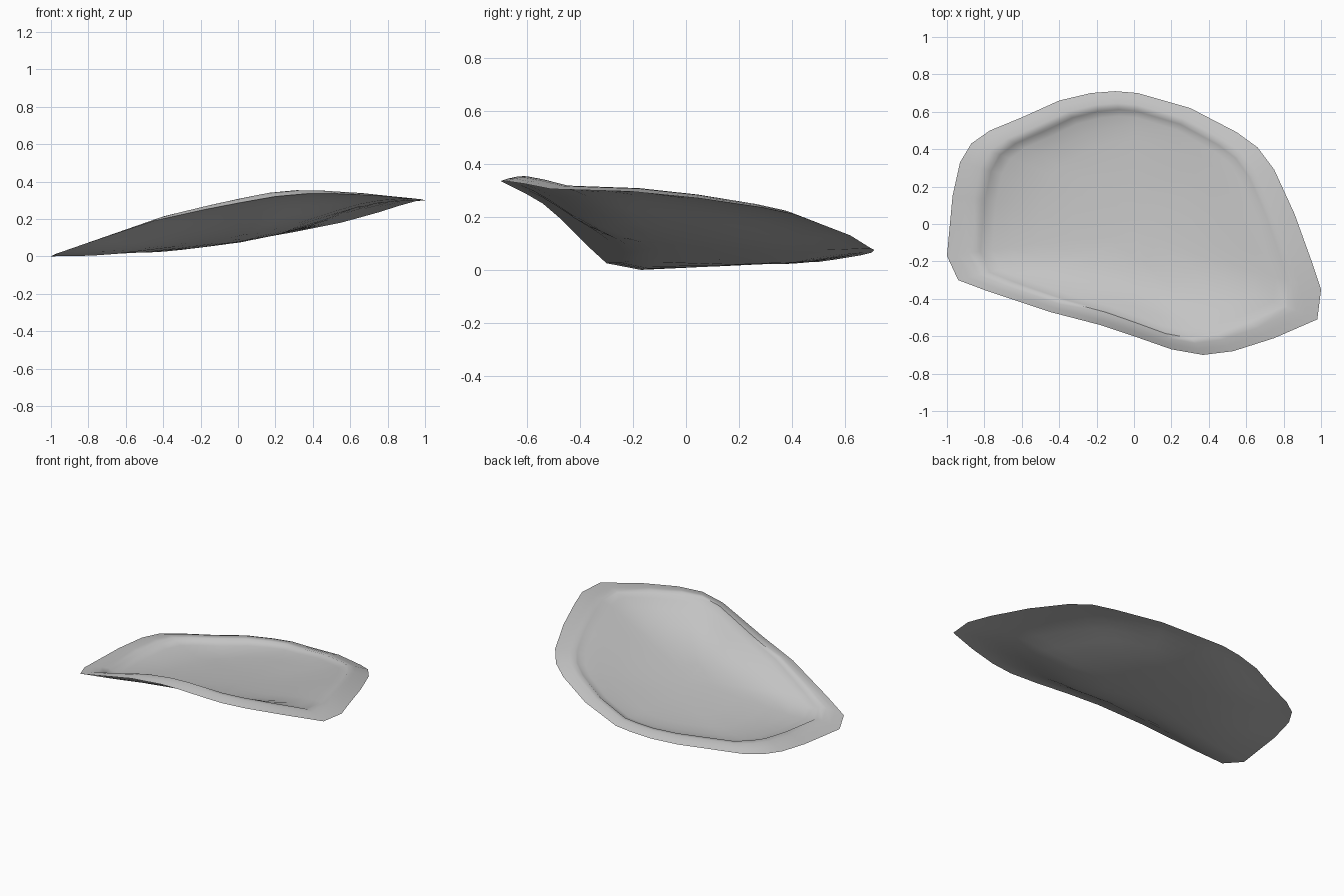
import bpy, bmesh, math
from mathutils import Vector

cube = bpy.data.objects.get("Cube")
if cube:
    bpy.data.objects.remove(cube, do_unlink=True)

# Plain grey material
grey = bpy.data.materials.new("warm_grey")
grey.use_nodes = True
colour = (0.55, 0.55, 0.55, 1)
grey.diffuse_color = colour
grey.node_tree.nodes["Principled BSDF"].inputs["Base Color"].default_value = colour

# Outer edge of the shell, counter-clockwise from the low tip
RIM = [(-1, -.17, 0), (-.94, -.3, .025), (-.78, -.36, .08), (-.45, -.47, .19),
       (-.18, -.54, .25), (0, -.6, .285), (.2, -.67, .32), (.37, -.7, .335),
       (.53, -.68, .335), (.75, -.61, .325), (.98, -.51, .305), (1, -.35, .3),
       (.95, -.2, .295), (.86, .05, .27), (.75, .29, .235), (.66, .41, .21),
       (.55, .49, .18), (.3, .62, .13), (.02, .7, .08), (-.1, .71, .075),
       (-.23, .7, .065), (-.4, .66, .055), (-.6, .57, .04), (-.77, .5, .03),
       (-.87, .43, .03), (-.93, .33, .025), (-.97, .15, .015)]

# Rings from edge to middle: (size, lip lift, blend towards the floor)
TOP = [(.95, .012, 0), (.9, .02, 0), (.86, .022, 0), (.845, .012, .05),
       (.79, .006, .2), (.7, 0, .47), (.58, 0, .76), (.42, 0, .95), (.22, 0, 1)]
# The underside has no lip and sits just below the dish
BOTTOM = [(.95, 0, .04), (.88, -.003, .14), (.8, -.006, .29), (.7, -.008, .51),
          (.58, -.008, .77), (.42, -.008, .95), (.22, -.008, 1)]


def floor_height(x, y):
    """Gently curved, tilted bottom of the dish."""
    return max(.03, .098 + .15 * x - .08 * y + .07 * x * x + .1 * y * y)


def ring_point(edge, size, lift, blend):
    x = edge[0] * (1 - (1 - size) * 1.15)
    y = edge[1] * (1 - (1 - size) * .9)
    if lift > 0:
        lift *= 1 - .5 * x    # the lip is taller towards the low end
    z = edge[2] * (1 - blend) + floor_height(x, y) * blend + lift
    return Vector((x, y, z))


bm = bmesh.new()
count = len(RIM)
edge_ring = [bm.verts.new(p) for p in RIM]


def add_surface(profile, drop):
    """Skin one side of the shell from the shared edge to the middle."""
    rings = [edge_ring]
    rings += [[bm.verts.new(ring_point(p, *r)) for p in RIM] for r in profile]
    middle = bm.verts.new((0, 0, floor_height(0, 0) - drop))
    for i in range(count):
        j = (i + 1) % count
        for outer, inner in zip(rings, rings[1:]):
            bm.faces.new((outer[i], outer[j], inner[j], inner[i]))
        bm.faces.new((rings[-1][i], rings[-1][j], middle))


# Dish with a rolled lip, and its smooth underside
add_surface(TOP, 0)
add_surface(BOTTOM, .008)
bmesh.ops.recalc_face_normals(bm, faces=bm.faces)

mesh = bpy.data.meshes.new("dished_shell")
bm.to_mesh(mesh)
bm.free()
mesh.materials.append(grey)
shell = bpy.data.objects.new("dished_shell", mesh)
bpy.context.collection.objects.link(shell)

# Smooth shading; the thin outer edge is marked sharp
bpy.ops.object.select_all(action="DESELECT")
shell.select_set(True)
bpy.context.view_layer.objects.active = shell
bpy.ops.object.shade_smooth_by_angle(angle=math.radians(60))
